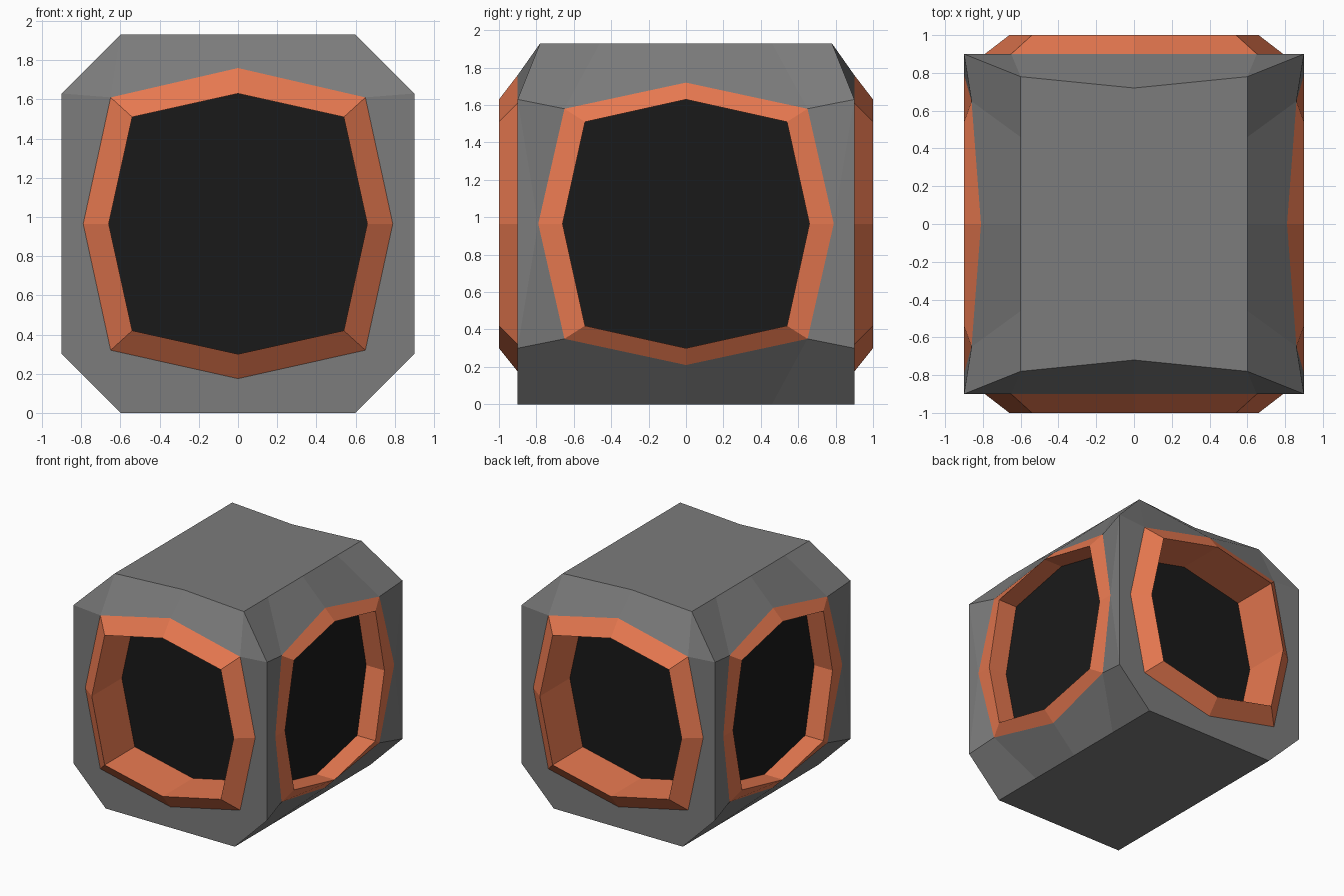
import bpy
import bmesh
from mathutils import Vector

if "Cube" in bpy.data.objects:
    bpy.data.objects.remove(bpy.data.objects["Cube"])

CENTRE = Vector((0, 0, 0.965))


def material(name, rgb):
    m = bpy.data.materials.new(name)
    m.diffuse_color = (*rgb, 1)
    m.use_nodes = True
    m.node_tree.nodes["Principled BSDF"].inputs["Base Color"].default_value = m.diffuse_color
    return m


def build(name, faces, mat):
    """Make one front-right quarter from face corner lists, mirrored in x and y."""
    bm = bmesh.new()
    verts = {}
    for face in faces:
        corners = []
        for co in face:
            if co not in verts:
                verts[co] = bm.verts.new(co)
            corners.append(verts[co])
        bm.faces.new(corners)
    bm.faces.ensure_lookup_table()
    bmesh.ops.recalc_face_normals(bm, faces=bm.faces[:])
    first = bm.faces[0]
    if first.normal.dot(first.calc_center_median() - CENTRE) < 0:
        bmesh.ops.reverse_faces(bm, faces=bm.faces[:])
    mesh = bpy.data.meshes.new(name)
    bm.to_mesh(mesh)
    bm.free()
    mesh.materials.append(mat)
    ob = bpy.data.objects.new(name, mesh)
    bpy.context.collection.objects.link(ob)
    mirror = ob.modifiers.new("mirror", 'MIRROR')
    mirror.use_axis = (True, True, False)
    return ob


def strips(*loops):
    """Quads joining successive loops."""
    return [(a[i], a[i + 1], b[i + 1], b[i])
            for a, b in zip(loops, loops[1:]) for i in range(len(a) - 1)]


grey = material("shell_grey", (0.2, 0.2, 0.2))
orange = material("frame_orange", (0.8, 0.19, 0.08))
black = material("panel_black", (0.01, 0.01, 0.01))

# Half outlines of the octagonal openings, top to bottom
INNER = [(0, 1.63), (0.54, 1.51), (0.66, 0.965), (0.54, 0.42), (0, 0.30)]
front_outer = [(0, -0.9, 1.76), (0.65, -0.9, 1.61), (0.79, -0.9, 0.965),
               (0.65, -0.9, 0.32), (0, -0.9, 0.175)]
side_outer = [(0.81, 0, 1.72), (0.86, -0.65, 1.58), (0.9, -0.79, 0.965),
              (0.86, -0.65, 0.35), (0.81, 0, 0.21)]

# Shell: chamfered box with openings
f, s = front_outer, side_outer
a, b = (0.9, -0.9, 1.63), (0.9, -0.9, 0.30)
t_mid, t_corner, t_quarter, t_side = (0, -0.72, 1.93), (0.6, -0.78, 1.93), (0.6, -0.46, 1.93), (0.6, 0, 1.93)
b_mid, b_corner, b_quarter, b_side = (0, -0.9, 0), (0.6, -0.9, 0), (0.6, -0.46, 0), (0.6, 0, 0)
build("shell", [
    ((0, 0, 1.93), t_mid, t_corner, t_quarter, t_side),      # top
    (f[0], f[1], t_corner, t_mid), (f[1], a, t_corner),      # front
    (f[1], a, b, f[3], f[2]), (f[3], b, b_corner, b_mid, f[4]),
    (s[1], a, t_corner, t_quarter), (s[0], s[1], t_quarter, t_side),  # side
    (s[1], a, s[2]), (s[2], a, b), (s[2], b, s[3]),
    (s[3], b, b_corner, b_quarter), (s[4], s[3], b_quarter, b_side),
    ((0, 0, 0), b_mid, b_corner, b_quarter, b_side),         # bottom
], grey)

# Front and back window frames with deep recesses
front_lip = [(u, -1.0, z) for u, z in INNER]
front_deep = [(u, -0.6, z) for u, z in INNER]
build("front_back_frames", strips(front_outer, front_lip, front_deep), orange)
build("front_back_panels", [front_deep], black)

# Left and right window frames with shallow recesses
side_lip = [(0.9, -u, z) for u, z in INNER]
side_deep = [(0.73, -u, z) for u, z in INNER]
build("side_frames", strips(side_outer, side_lip, side_deep), orange)
build("side_panels", [side_deep], black)
